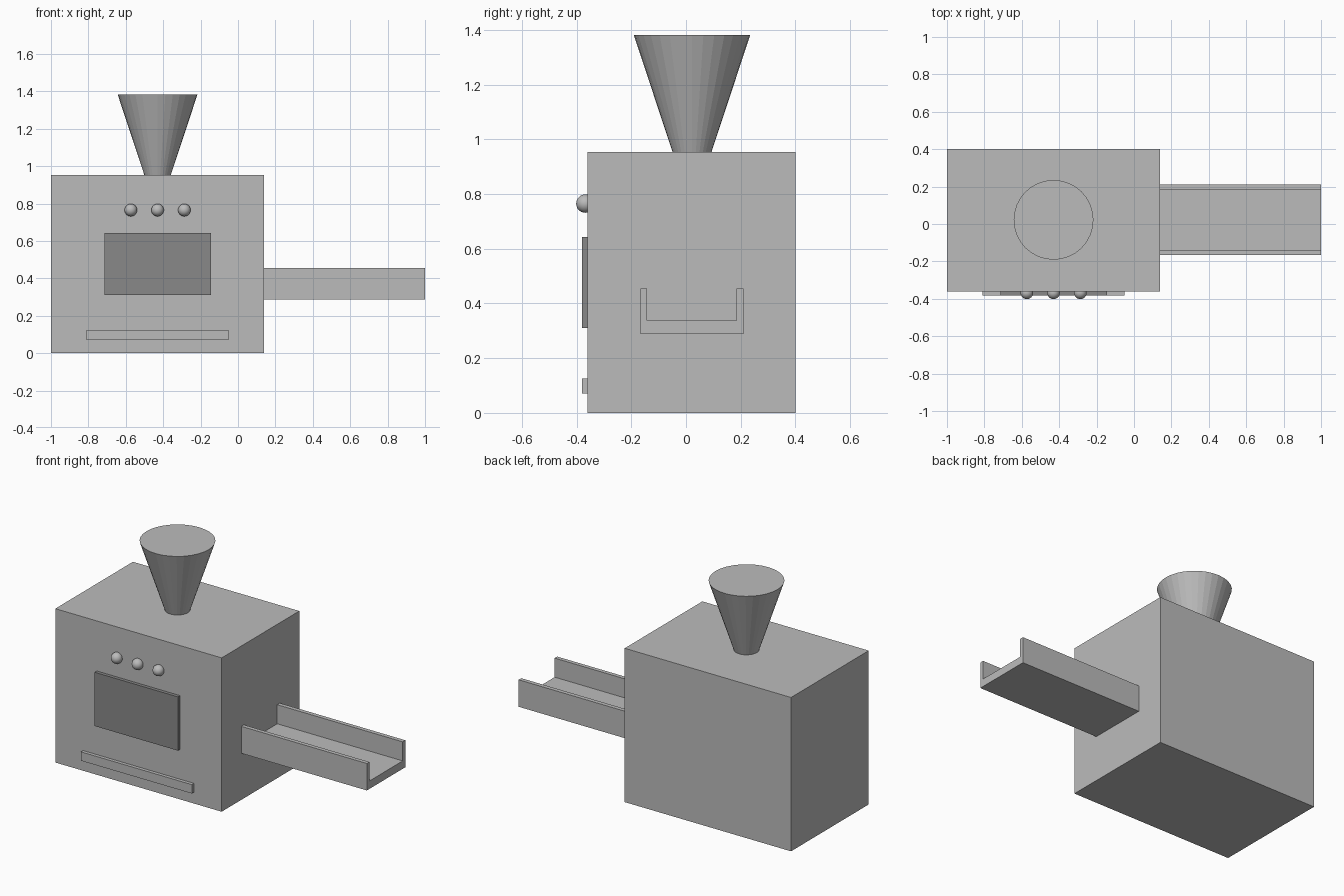
import bpy
from mathutils import Vector

if "Cube" in bpy.data.objects:
    bpy.data.objects.remove(bpy.data.objects["Cube"])


def material(name, value):
    m = bpy.data.materials.new(name)
    m.diffuse_color = (value, value, value, 1)
    m.use_nodes = True
    m.node_tree.nodes["Principled BSDF"].inputs["Base Color"].default_value = m.diffuse_color
    return m


LIGHT = material("light grey", 0.5)
DARK = material("dark grey", 0.25)


def finish(name, mat):
    ob = bpy.context.object
    ob.name = name
    ob.data.materials.append(mat)
    return ob


def box(name, lo, hi, mat=LIGHT):
    lo, hi = Vector(lo), Vector(hi)
    bpy.ops.mesh.primitive_cube_add(size=1, location=(lo + hi) / 2)
    ob = finish(name, mat)
    for v in ob.data.vertices:
        v.co = v.co * (hi - lo)
    return ob


# Main housing
FRONT = -0.36
box("body", (-1, FRONT, 0), (0.14, 0.40, 0.953))

# Dark window and lower handle bar on the front
box("window", (-0.715, -0.381, 0.31), (-0.145, FRONT, 0.643), DARK)
box("handle_bar", (-0.81, -0.381, 0.07), (-0.05, FRONT, 0.125))

# Closed funnel on top
bpy.ops.mesh.primitive_cone_add(vertices=32, radius1=0.071, radius2=0.213,
                                depth=0.429, location=(-0.43, 0.022, 0.953 + 0.2145))
finish("funnel", LIGHT)

# Row of control knobs
for i in range(3):
    bpy.ops.mesh.primitive_uv_sphere_add(segments=32, ring_count=16, radius=0.0335,
                                         location=(-0.573 + 0.143 * i, -0.368, 0.765))
    finish(f"knob_{i + 1}", LIGHT)
    bpy.ops.object.shade_smooth_by_angle()

# Output chute: U-shaped profile extruded along x
profile = [(-0.167, 0.288), (0.21, 0.288), (0.21, 0.455), (0.184, 0.455),
           (0.184, 0.337), (-0.142, 0.337), (-0.142, 0.455), (-0.167, 0.455)]
n = len(profile)
verts = [(x, y, z) for x in (0.14, 1.0) for y, z in profile]
faces = [tuple(reversed(range(n))), tuple(range(n, 2 * n))]
faces += [(i, (i + 1) % n, (i + 1) % n + n, i + n) for i in range(n)]
mesh = bpy.data.meshes.new("chute")
mesh.from_pydata(verts, [], faces)
mesh.materials.append(LIGHT)
bpy.context.collection.objects.link(bpy.data.objects.new("chute", mesh))
